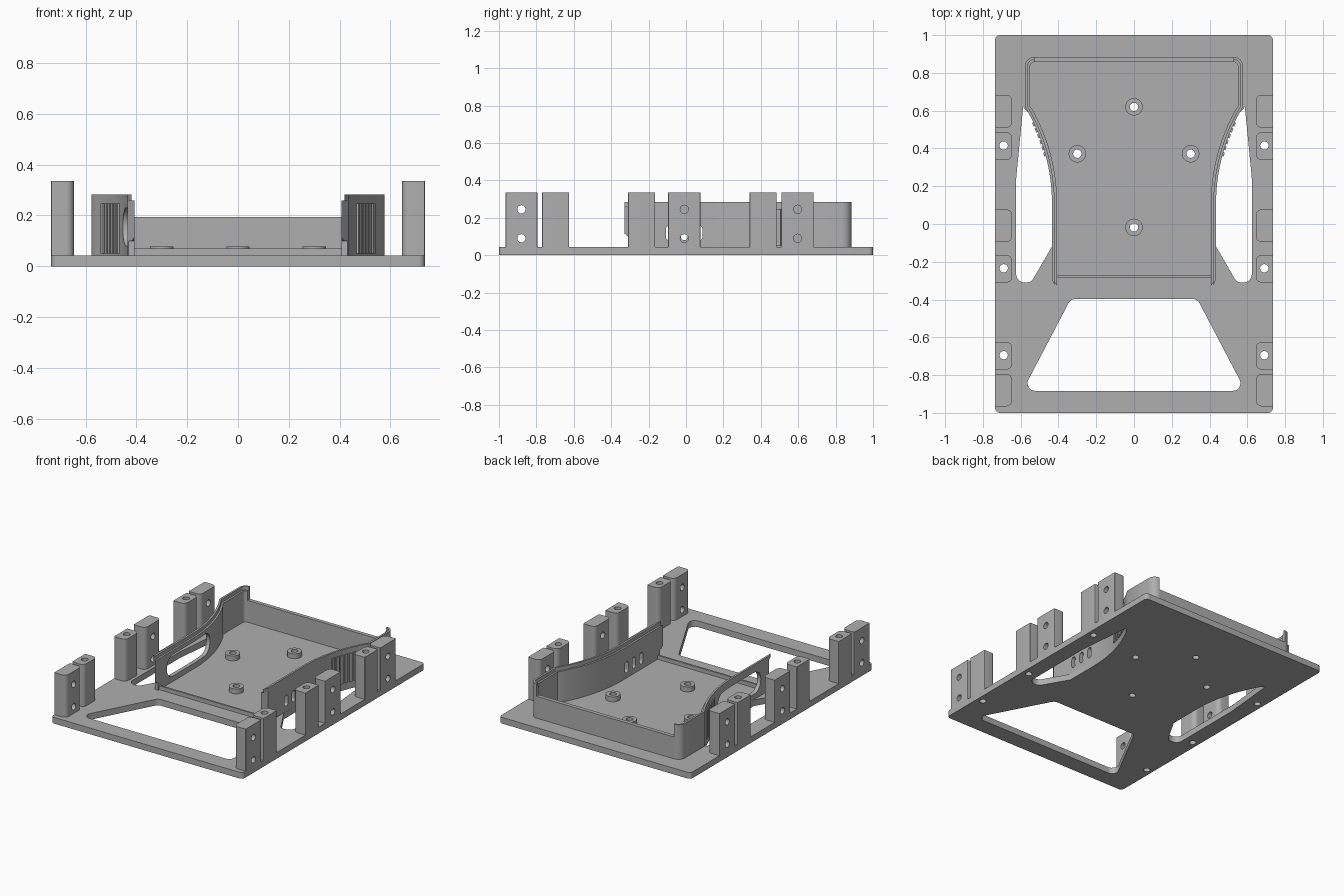
import bpy, math
from mathutils import Vector, Matrix

cube = bpy.data.objects.get("Cube")
if cube:
    bpy.data.objects.remove(cube, do_unlink=True)

grey = bpy.data.materials.new("plain grey")
grey.use_nodes = True
colour = (0.43, 0.43, 0.43, 1)
grey.diffuse_color = colour
grey.node_tree.nodes["Principled BSDF"].inputs["Base Color"].default_value = colour

PLATE, WALL, BACK, POST = 0.043, 0.283, 0.195, 0.335


def circle(x, y, r, n=24):
    return [(x + r * math.cos(i * math.tau / n), y + r * math.sin(i * math.tau / n)) for i in range(n)]


def rounded(points, radii, steps=6):
    """Polygon with each corner filleted by its own radius."""
    out = []
    for i, r in enumerate(radii):
        p = Vector(points[i])
        if r == 0:
            out.append(tuple(p))
            continue
        a = (Vector(points[i - 1]) - p).normalized()
        b = (Vector(points[(i + 1) % len(points)]) - p).normalized()
        half = a.angle(b) / 2
        centre = p + (a + b).normalized() * (r / math.sin(half))
        start = p + a * (r / math.tan(half)) - centre
        end = p + b * (r / math.tan(half)) - centre
        for k in range(steps + 1):
            t = k / steps
            out.append(tuple(centre + start.lerp(end, t).normalized() * r))
    return out


def bake(obj):
    """Replace an object by its evaluated mesh."""
    bpy.context.view_layer.update()
    mesh = bpy.data.meshes.new_from_object(obj.evaluated_get(bpy.context.evaluated_depsgraph_get()))
    new = bpy.data.objects.new(obj.name, mesh)
    name, new.matrix_world = obj.name, obj.matrix_world.copy()
    bpy.data.objects.remove(obj, do_unlink=True)
    new.name = mesh.name = name
    bpy.context.collection.objects.link(new)
    mesh.materials.clear()
    mesh.materials.append(grey)
    return new


def sheet(name, loops, low, high, along_x=False):
    """Extrude an outline with holes along z, or along x from a (y, z) outline."""
    curve = bpy.data.curves.new(name, "CURVE")
    curve.dimensions, curve.fill_mode = "2D", "BOTH"
    curve.extrude = (high - low) / 2
    for loop in loops:
        spline = curve.splines.new("POLY")
        spline.points.add(len(loop) - 1)
        for point, (u, v) in zip(spline.points, loop):
            point.co = (u, v, 0, 1)
        spline.use_cyclic_u = True
    obj = bpy.data.objects.new(name, curve)
    bpy.context.collection.objects.link(obj)
    obj = bake(obj)
    move = Matrix.Translation((0, 0, (low + high) / 2))
    if along_x:
        move = Matrix(((0, 0, 1, 0), (1, 0, 0, 0), (0, 1, 0, 0), (0, 0, 0, 1))) @ move
    obj.data.transform(move)
    # Weld the caps to the sides so that the solid is closed
    weld = obj.modifiers.new("weld", "WELD")
    weld.merge_threshold = 0.0001
    return bake(obj)


def cut(obj, cutter):
    mod = obj.modifiers.new("cut", "BOOLEAN")
    mod.operation, mod.solver, mod.object = "DIFFERENCE", "EXACT", cutter
    obj = bake(obj)
    bpy.data.objects.remove(cutter, do_unlink=True)
    return obj


def mirror_x(loop, side):
    return [(side * x, y) for x, y in loop]


def box_loop(a, b, c, d):
    return [(a, c), (b, c), (b, d), (a, d)]


# Outer line of the curved tray wall, from back corner to front end
line = [(0.527 + 0.05 * math.sin(a), 0.835 + 0.05 * math.cos(a))
        for a in (i * math.pi / 16 for i in range(9))]
p0, p1, p2 = Vector((0.577, 0.62)), Vector((0.434, 0.38)), Vector((0.434, 0.1))
curve_part = [tuple(p0 * (1 - t) ** 2 + p1 * 2 * t * (1 - t) + p2 * t * t)
              for t in (i / 16 for i in range(17))]
line += curve_part + [(0.434, -0.29)]


def inset(points, width):
    out = []
    for i, p in enumerate(points):
        d = Vector(points[min(i + 1, len(points) - 1)]) - Vector(points[max(i - 1, 0)])
        d.normalize()
        out.append((p[0] + d.y * width, p[1] - d.x * width))
    out[0] = (points[0][0], points[0][1] - width)
    out[-1] = (points[-1][0] - width, -0.328)
    return out


# Base plate with its openings and screw holes
standoffs = [(0, 0.62), (-0.3, 0.372), (0.3, 0.372), (0, -0.018)]
screw_posts = [(-0.77, -0.625), (-0.31, -0.165), (0.34, 0.485)]
drilled_posts = [(-0.965, -0.795), (-0.095, 0.077), (0.51, 0.683)]
screw_holes = [(s * 0.69, (a + b) / 2) for s in (-1, 1) for a, b in screw_posts]
screw_holes = [(x, y + 0.003) for x, y in screw_holes]
HOLE = 0.022

outline = rounded(box_loop(-0.735, 0.735, -1, 1), [0.025] * 4)
front_opening = rounded([(-0.335, -0.397), (0.335, -0.397), (0.59, -0.883), (-0.59, -0.883)], [0.04] * 4)
side_opening = rounded([(0.587, 0.62), (0.624, 0.24), (0.624, -0.31), (0.545, -0.31), (0.435, -0.12)],
                       [0, 0.3, 0.045, 0.04, 0]) + curve_part[:0:-1] + [(0.579, 0.61)]
loops = [outline, front_opening]
loops += [mirror_x(side_opening, s) for s in (-1, 1)]
loops += [circle(x, y, HOLE) for x, y in standoffs + screw_holes]
sheet("base_plate", loops, 0, PLATE)

# Board standoffs
for x, y in standoffs:
    sheet("standoff", [circle(x, y, 0.046, 32), circle(x, y, HOLE)], PLATE - 0.001, 0.077)

# Side posts: one kind screwed from above, the other drilled crosswise
for side, label in ((1, "left"), (-1, "right")):
    for kind, spans in (("screw_post", screw_posts), ("drilled_post", drilled_posts)):
        for a, b in spans:
            shape = rounded(box_loop(0.645, 0.735, a, b), [0.03, 0.004, 0.004, 0.03])
            parts = [mirror_x(shape, side)]
            middle = (a + b) / 2
            if kind == "screw_post":
                parts.append(circle(side * 0.69, middle + 0.003, HOLE))
            post = sheet(label + "_" + kind, parts, PLATE - 0.001, POST)
            if kind == "drilled_post":
                for z in (0.09, 0.245):
                    post = cut(post, sheet("drill", [circle(middle, z, HOLE)], -0.9, 0.9, True))

# Tray back wall and low front lip
sheet("tray_back_wall", [box_loop(-0.527, 0.527, 0.858, 0.885)], PLATE - 0.001, BACK)
sheet("tray_front_lip", [box_loop(-0.408, 0.408, -0.283, -0.27)], PLATE - 0.001, 0.07)

# Curved side walls, thinner along the top edge
for side, label in ((1, "left"), (-1, "right")):
    wall = sheet(label + "_side_wall", [mirror_x(line + inset(line, 0.027)[::-1], side)],
                 PLATE - 0.001, WALL - 0.025)
    notch = [(-0.4, 0), (-0.295, 0), (-0.295, 0.1), (-0.31, 0.1), (-0.335, 0.12), (-0.4, 0.12)]
    wall = cut(wall, sheet("notch", [notch], -0.7, 0.7, True))
    if side > 0:
        # Three upright slots
        for y in (-0.09, -0.01, 0.07):
            slot = rounded(box_loop(y - 0.018, y + 0.018, 0.08, 0.157), [0.017] * 4)
            wall = cut(wall, sheet("slot", [slot], 0.3, 0.7, True))
    else:
        # One large rounded window
        window = rounded(box_loop(-0.2, 0.3, 0.08, 0.23), [0.07] * 4)
        wall = cut(wall, sheet("window", [window], -0.7, -0.3, True))
    sheet(label + "_wall_rim", [mirror_x(line + inset(line, 0.014)[::-1], side)],
          WALL - 0.026, WALL)
    # Grip ribs on the outside of the curve
    for i in range(3, 9):
        p, d = Vector(curve_part[i]), Vector(curve_part[i + 1]) - Vector(curve_part[i - 1])
        d.normalize()
        n = Vector((-d.y, d.x))
        rib = [p + d * u + n * v for u, v in box_loop(-0.011, 0.011, -0.005, 0.008)]
        sheet(label + "_grip_rib", [mirror_x([tuple(q) for q in rib], side)], 0.05, 0.247)

# Smooth the rounded surfaces and keep edges sharp
bpy.ops.object.select_all(action="DESELECT")
for obj in bpy.context.scene.objects:
    if obj.type == "MESH":
        obj.select_set(True)
        bpy.context.view_layer.objects.active = obj
bpy.ops.object.shade_smooth_by_angle(angle=math.radians(30))
